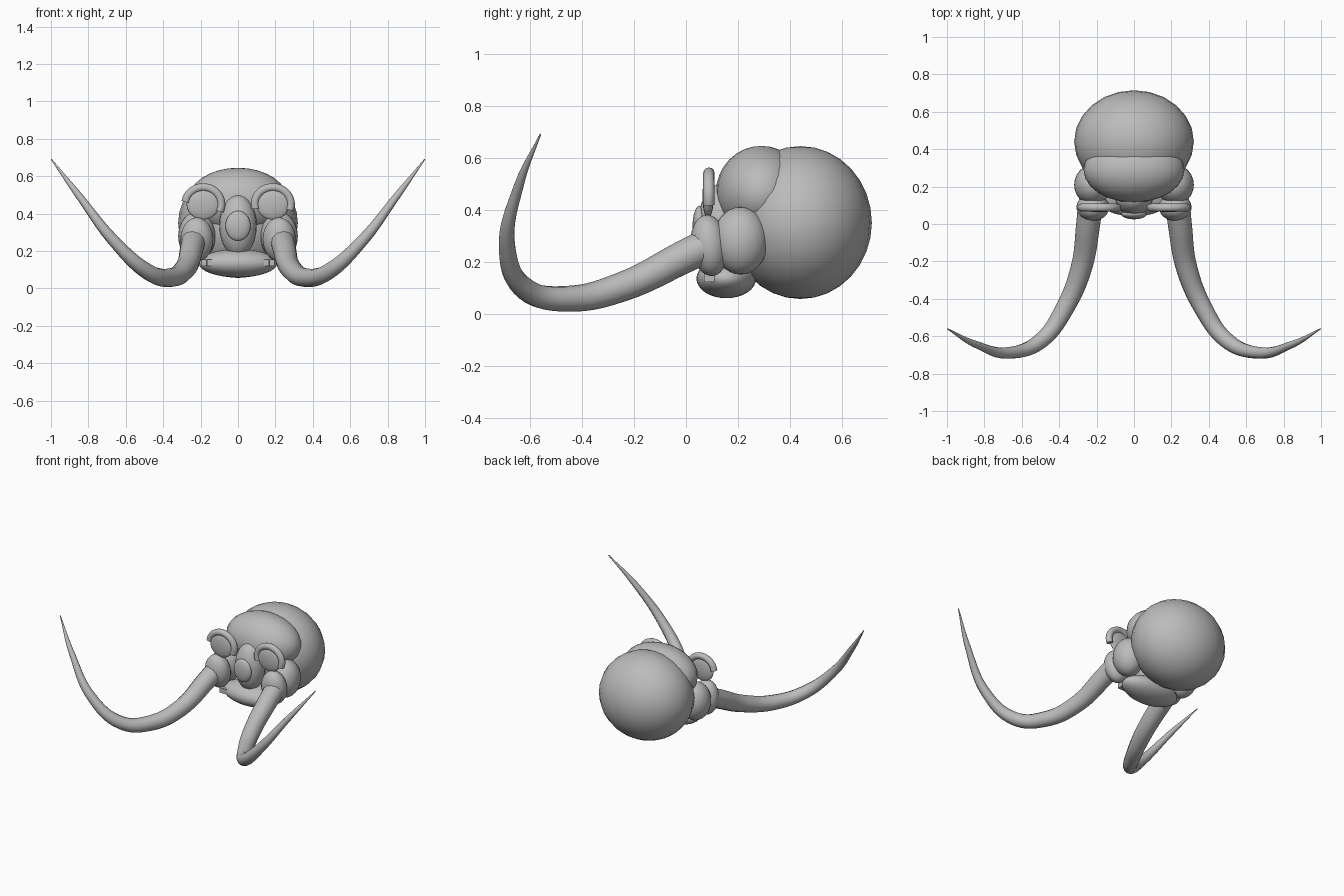
import bpy, math
from mathutils import Vector

cube = bpy.data.objects.get("Cube")
if cube:
    bpy.data.objects.remove(cube, do_unlink=True)

bone = bpy.data.materials.new("bone_grey")
bone.use_nodes = True
GREY = (0.5, 0.5, 0.5, 1)
bone.diffuse_color = GREY
bone.node_tree.nodes["Principled BSDF"].inputs["Base Color"].default_value = GREY


def finish(obj, name):
    obj.name = name
    obj.data.materials.append(bone)
    return obj


def ellipsoid(name, centre, radii, tilt=0, segments=24, rings=16):
    bpy.ops.mesh.primitive_uv_sphere_add(segments=segments, ring_count=rings, radius=1,
                                         location=centre, rotation=(tilt, 0, 0))
    obj = bpy.context.object
    obj.scale = radii
    bpy.ops.object.shade_smooth()
    return finish(obj, name)


def tube(name, points, radii, bevel, steps):
    """Round tube along a smooth path, with a radius at each point."""
    curve = bpy.data.curves.new(name, "CURVE")
    curve.dimensions = "3D"
    curve.bevel_depth = bevel
    curve.bevel_resolution = 4
    curve.resolution_u = steps
    curve.use_fill_caps = True
    spline = curve.splines.new("BEZIER")
    spline.bezier_points.add(len(points) - 1)
    for bp, co, r in zip(spline.bezier_points, points, radii):
        bp.co = co
        bp.radius = r
        bp.handle_left_type = bp.handle_right_type = "AUTO"
    obj = bpy.data.objects.new(name, curve)
    bpy.context.collection.objects.link(obj)
    # Turn the curve into a mesh
    bpy.ops.object.select_all(action="DESELECT")
    obj.select_set(True)
    bpy.context.view_layer.objects.active = obj
    bpy.ops.object.convert(target="MESH")
    obj = bpy.context.object
    bpy.ops.object.shade_smooth_by_angle(angle=math.radians(50))
    return finish(obj, name)


# Skull masses on the centre line
ellipsoid("cranium", (0, 0.44, 0.35), (0.32, 0.275, 0.294))
ellipsoid("forehead", (0, 0.29, 0.465), (0.27, 0.175, 0.18))
ellipsoid("lower_jaw", (0, 0.155, 0.135), (0.21, 0.115, 0.076))
ellipsoid("nose_bridge", (0, 0.135, 0.335), (0.1, 0.09, 0.165))
ellipsoid("nose_opening", (0, 0.052, 0.335), (0.067, 0.027, 0.08))

# Tusk path on the +x side
TUSK = [(0.235, 0.09, 0.265), (0.245, 0.0, 0.222), (0.283, -0.24, 0.105),
        (0.37, -0.45, 0.057), (0.487, -0.615, 0.092), (0.66, -0.688, 0.25),
        (0.85, -0.642, 0.495), (0.998, -0.56, 0.69)]
TUSK_RADII = [0.066, 0.064, 0.057, 0.05, 0.043, 0.032, 0.019, 0.003]

# Start and end angle of each brow ring
BROW = {"left": (-20, 195), "right": (-25, 172)}

for side, s in (("left", 1), ("right", -1)):
    ellipsoid("cheekbone_" + side, (0.22 * s, 0.21, 0.28), (0.1, 0.107, 0.13))
    ellipsoid("tusk_socket_" + side, (0.22 * s, 0.09, 0.262), (0.088, 0.072, 0.118), 0.12)
    ellipsoid("eye_socket_" + side, (0.187 * s, 0.085, 0.45), (0.088, 0.022, 0.082))

    # Open ring above the eye socket
    start, end = (math.radians(a) for a in BROW[side])
    arc = []
    for i in range(13):
        a = start + (end - start) * i / 12
        arc.append((0.186 * s + 0.096 * math.cos(a), 0.088, 0.45 + 0.09 * math.sin(a)))
    tube("brow_ring_" + side, arc, [1] * len(arc), 0.022, 3)

    # Tusk
    path = [Vector((x * s, y, z)) for x, y, z in TUSK]
    tube("tusk_" + side, path, TUSK_RADII, 1.0, 8)

    # Small pair of teeth on the jaw
    for i, x in enumerate((0.153, 0.181)):
        bpy.ops.mesh.primitive_cube_add(size=1, location=(x * s, 0.09, 0.138))
        tooth = bpy.context.object
        tooth.scale = (0.026, 0.04, 0.034)
        finish(tooth, f"tooth_{side}_{i + 1}")
